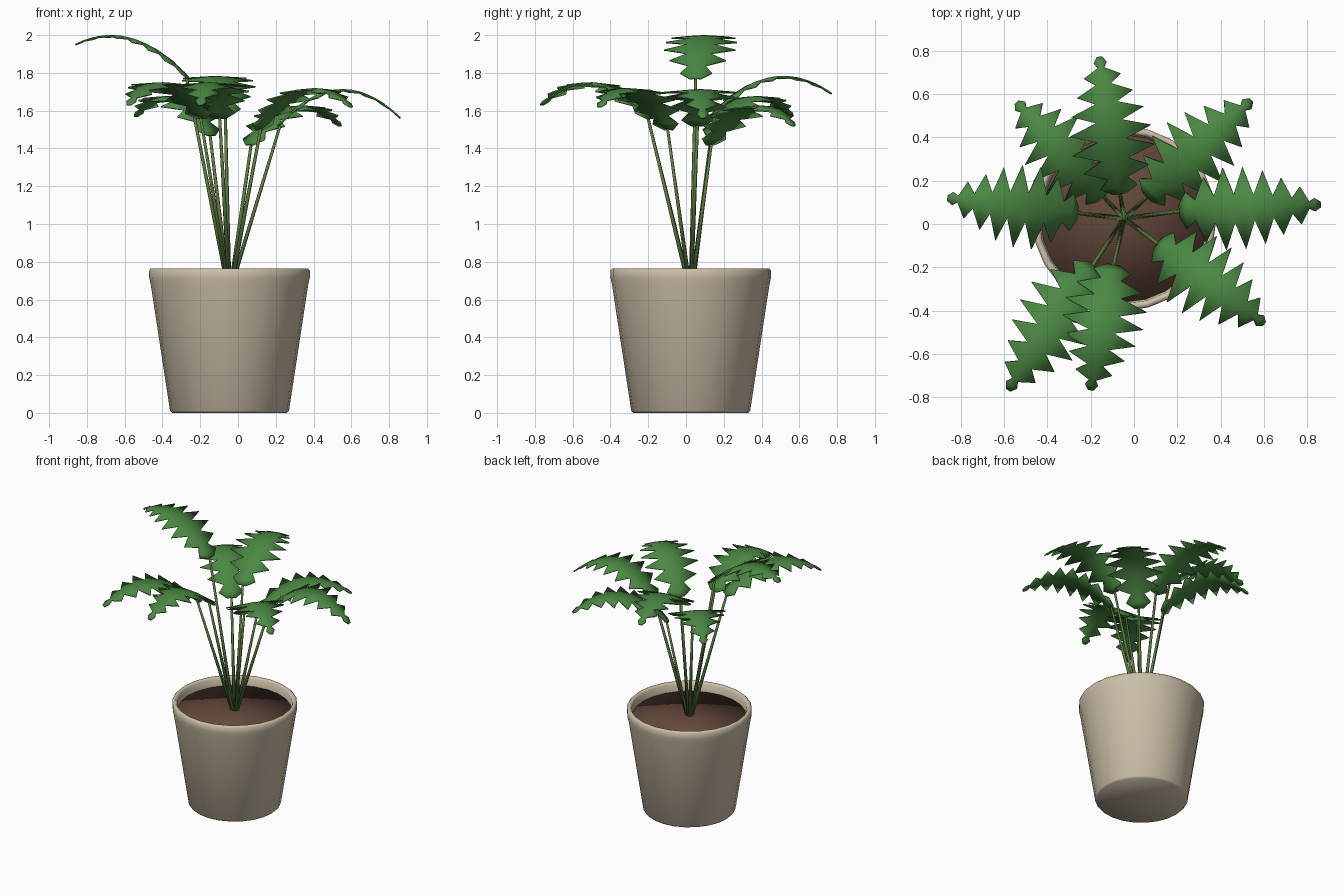
import bpy, bmesh, math
from mathutils import Vector

if "Cube" in bpy.data.objects:
    bpy.data.objects.remove(bpy.data.objects["Cube"])

CX, CY = -0.045, 0.025      # pot axis
SOIL_Z = 0.70


def material(name, rgb):
    m = bpy.data.materials.new(name)
    m.diffuse_color = (*rgb, 1)
    m.use_nodes = True
    m.node_tree.nodes["Principled BSDF"].inputs["Base Color"].default_value = m.diffuse_color
    return m


CERAMIC = material("ceramic", (0.60, 0.52, 0.39))
EARTH = material("earth", (0.13, 0.065, 0.045))
STEM = material("stem_green", (0.11, 0.20, 0.05))
LEAF = material("leaf_green", (0.07, 0.25, 0.055))


def make_object(name, bm, mat):
    bmesh.ops.recalc_face_normals(bm, faces=bm.faces)
    for f in bm.faces:
        f.smooth = True
    me = bpy.data.meshes.new(name)
    bm.to_mesh(me)
    bm.free()
    me.materials.append(mat)
    ob = bpy.data.objects.new(name, me)
    bpy.context.collection.objects.link(ob)
    return ob


def lathe(name, profile, mat, sides=24):
    """Revolve (radius, z) points; both ends are closed by a fan."""
    bm = bmesh.new()
    rings = [[bm.verts.new((CX + r * math.cos(2 * math.pi * i / sides),
                            CY + r * math.sin(2 * math.pi * i / sides), z))
              for i in range(sides)] for r, z in profile]
    for a, b in zip(rings, rings[1:]):
        for i in range(sides):
            j = (i + 1) % sides
            bm.faces.new((a[i], a[j], b[j], b[i]))
    for ring, z in ((rings[0], profile[0][1]), (rings[-1], profile[-1][1])):
        c = bm.verts.new((CX, CY, z))
        for i in range(sides):
            bm.faces.new((c, ring[i], ring[(i + 1) % sides]))
    return make_object(name, bm, mat)


def stem(name, start, end, r0=0.012, r1=0.008, sides=6):
    bm = bmesh.new()
    rot = (end - start).to_track_quat('Z', 'Y')
    rings = []
    for p, r in ((start, r0), (end, r1)):
        rings.append([bm.verts.new(p + rot @ Vector((r * math.cos(math.tau * i / sides),
                                                     r * math.sin(math.tau * i / sides), 0)))
                      for i in range(sides)])
    for i in range(sides):
        j = (i + 1) % sides
        bm.faces.new((rings[0][i], rings[0][j], rings[1][j], rings[1][i]))
    for ring in rings:
        bm.faces.new(ring)
    return make_object(name, bm, STEM)


# serrated outline: (position along blade, half width)
OUTLINE = [(0, .03), (.05, .085), (.115, .045), (.18, .15), (.25, .06), (.32, .19),
           (.39, .065), (.46, .19), (.53, .06), (.60, .17), (.665, .05), (.73, .13),
           (.80, .035), (.86, .085), (.92, .015), (.96, .03), (1, .012)]


def blade(name, start, end, height):
    """Arched leaf: toothed strip with a raised midrib, given thickness."""
    bm = bmesh.new()
    side = Vector((start.y - end.y, end.x - start.x, 0)).normalized()
    rows = []
    for t, w in OUTLINE:
        p = start.lerp(end, t) + Vector((0, 0, 4 * height * t * (1 - t)))
        drop = Vector((0, 0, 0.06 * w))
        rows.append([bm.verts.new(q) for q in (p + side * w - drop, p, p - side * w - drop)])
    for a, b in zip(rows, rows[1:]):
        for k in (0, 1):
            bm.faces.new((a[k], a[k + 1], b[k + 1], b[k]))
    ob = make_object(name, bm, LEAF)
    mod = ob.modifiers.new("thickness", 'SOLIDIFY')
    mod.thickness = 0.008
    mod.offset = 0
    return ob


# pot with a soft rim
lathe("pot", [(.305, 0), (.315, .012), (.417, .68), (.425, .715), (.425, .755), (.415, .765),
              (.402, .765), (.392, .752), (.385, .70), (.37, .62)], CERAMIC)

# soil plug
lathe("soil", [(.37, .63), (.387, SOIL_Z)], EARTH)

# fronds: blade start, blade tip, arch height
FRONDS = [
    ("right", (.21, .06, 1.52), (.86, .09, 1.56), .17),
    ("back_right", (.06, .125, 1.42), (.54, .57, 1.52), .15),
    ("back", (-.065, .14, 1.58), (-.16, .77, 1.69), .14),
    ("back_left", (-.14, .125, 1.47), (-.54, .56, 1.57), .15),
    ("left", (-.26, .05, 1.77), (-.86, .12, 1.95), .12),
    ("front_left", (-.19, -.19, 1.56), (-.58, -.765, 1.63), .15),
    ("front", (-.095, -.19, 1.56), (-.20, -.765, 1.63), .15),
    ("front_right", (.11, -.09, 1.50), (.60, -.46, 1.62), .15),
]
for name, s, e, h in FRONDS:
    s, e = Vector(s), Vector(e)
    out = Vector((s.x - CX, s.y - CY, 0)).normalized() * 0.01
    stem(name + "_stem", Vector((CX, CY, SOIL_Z - 0.03)) + out, s.lerp(e, 0.02))
    blade(name + "_frond", s, e, h)
